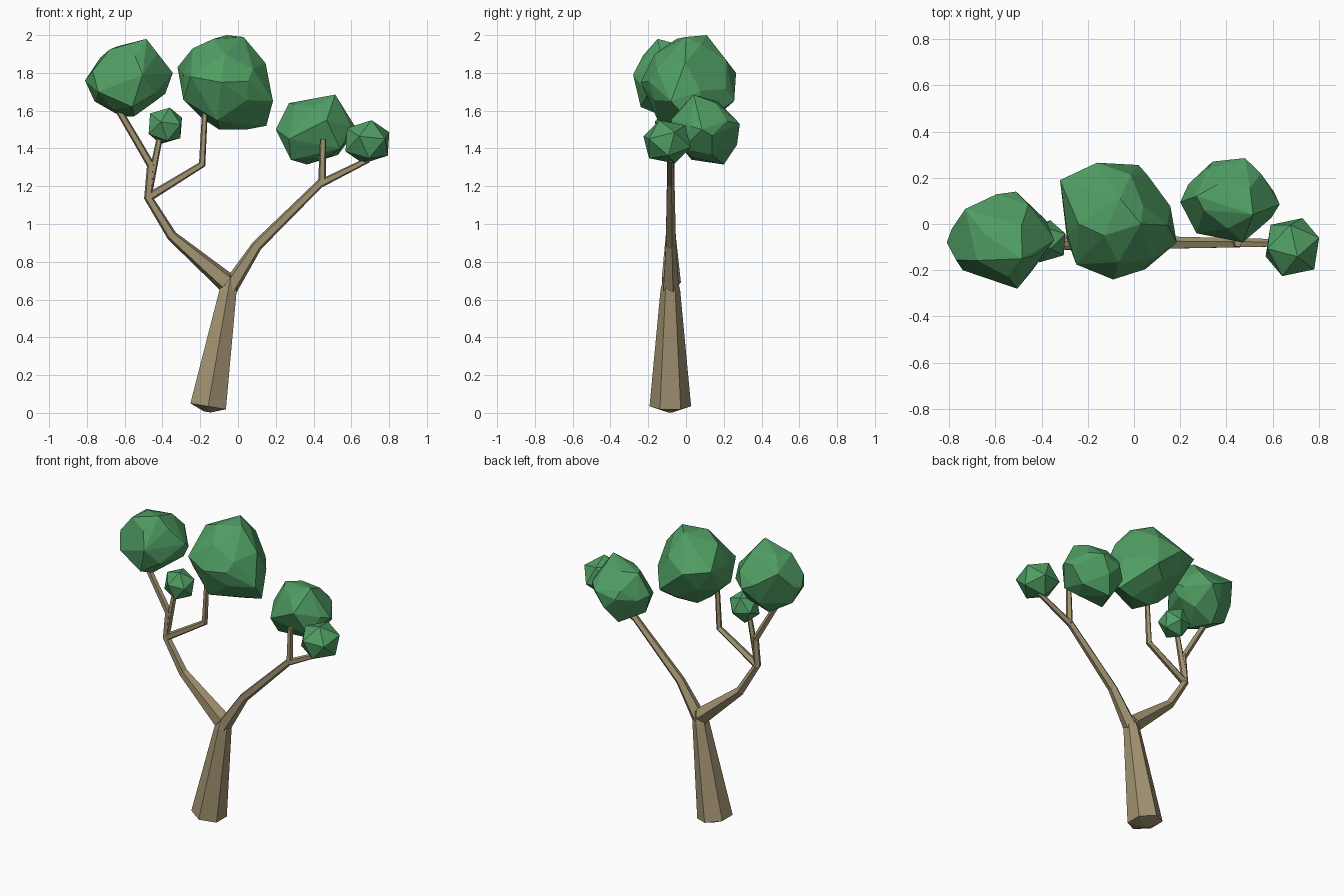
import bpy, bmesh, math
from mathutils import Vector, Matrix

if "Cube" in bpy.data.objects:
    bpy.data.objects.remove(bpy.data.objects["Cube"], do_unlink=True)


def make_material(name, colour):
    mat = bpy.data.materials.new(name)
    mat.use_nodes = True
    mat.diffuse_color = (*colour, 1)
    mat.node_tree.nodes["Principled BSDF"].inputs["Base Color"].default_value = (*colour, 1)
    return mat


bark = make_material("bark brown", (0.36, 0.29, 0.165))
leaf = make_material("leaf green", (0.08, 0.34, 0.125))
LIMB_Y = -0.083  # every limb lies in one upright plane


def finish(name, bm, mat):
    bmesh.ops.recalc_face_normals(bm, faces=bm.faces)
    mesh = bpy.data.meshes.new(name)
    bm.to_mesh(mesh)
    bm.free()
    mesh.materials.append(mat)
    obj = bpy.data.objects.new(name, mesh)
    bpy.context.collection.objects.link(obj)


def limb(name, path, sides=5):
    """Tapered faceted tube through (x, z, radius) stations."""
    bm = bmesh.new()
    points = [Vector((x, LIMB_Y, z)) for x, z, _ in path]
    steps = [(b - a).normalized() for a, b in zip(points, points[1:])]
    depth = Vector((0, 1, 0))
    rings = []
    for i, centre in enumerate(points):
        before, after = steps[max(i - 1, 0)], steps[min(i, len(steps) - 1)]
        side = depth.cross((before + after).normalized())
        ring = []
        for k in range(sides):
            a = math.tau * k / sides
            ring.append(bm.verts.new(centre + path[i][2] * (depth * math.cos(a) + side * math.sin(a))))
        rings.append(ring)
    for low, high in zip(rings, rings[1:]):
        for k in range(sides):
            n = (k + 1) % sides
            bm.faces.new((low[k], low[n], high[n], high[k]))
    bm.faces.new(rings[0])
    bm.faces.new(rings[-1])
    finish(name, bm, bark)


def foliage(name, centre, radii, turn, corners=()):
    """Faceted clump: a rounded core wrapped together with its outer corners."""
    core = bmesh.new()
    bmesh.ops.create_icosphere(core, subdivisions=1, radius=1)
    if corners:
        # pentagon-faced core for the large clumps
        directions = [f.calc_center_median().normalized() for f in core.faces]
    else:
        directions = [v.co.normalized() for v in core.verts]
    core.free()
    spin = Matrix.Rotation(turn, 3, "Z") @ Matrix.Rotation(turn * 0.7, 3, "X")
    points = [Vector(c) for c in corners]
    for d in directions:
        p = Vector(centre) + Vector([a * r for a, r in zip(spin @ d, radii)])
        # corners replace any core point close to them
        if all((p - Vector(c)).length > 0.06 for c in corners):
            points.append(p)
    bm = bmesh.new()
    for p in points:
        bm.verts.new(p)
    bmesh.ops.convex_hull(bm, input=bm.verts)
    loose = [v for v in bm.verts if not v.link_faces]
    bmesh.ops.delete(bm, geom=loose, context="VERTS")
    bmesh.ops.dissolve_limit(bm, angle_limit=math.radians(7), verts=bm.verts, edges=bm.edges)
    finish(name, bm, leaf)


# Trunk with a blunt pointed foot, and the two main boughs
limb("trunk", [(-0.163, 0.005, 0.02), (-0.158, 0.035, 0.11), (-0.052, 0.65, 0.052),
               (-0.038, 0.725, 0.034)], sides=6)
limb("right_bough", [(-0.06, 0.69, 0.056), (-0.35, 0.937, 0.029), (-0.475, 1.14, 0.024),
                     (-0.46, 1.33, 0.021)])
limb("left_bough", [(-0.045, 0.66, 0.046), (0.1, 0.885, 0.03), (0.45, 1.23, 0.022)])

# Thinner branches holding the clumps
limb("right_outer_branch", [(-0.46, 1.31, 0.022), (-0.63, 1.6, 0.019)])
limb("right_small_branch", [(-0.475, 1.16, 0.022), (-0.41, 1.48, 0.016)])
limb("middle_branch", [(-0.475, 1.14, 0.024), (-0.19, 1.315, 0.02), (-0.175, 1.6, 0.016)])
limb("left_upright_branch", [(0.445, 1.21, 0.022), (0.45, 1.45, 0.017)])
limb("left_outer_branch", [(0.44, 1.215, 0.022), (0.69, 1.34, 0.016)])

# Large foliage clumps
foliage("right_foliage", (-0.575, -0.07, 1.775), (0.22, 0.2, 0.195), 0.4, [
    (-0.81, -0.08, 1.76), (-0.73, 0.065, 1.88), (-0.64, -0.05, 1.94), (-0.485, -0.15, 1.98),
    (-0.345, -0.07, 1.8), (-0.385, -0.03, 1.69), (-0.62, 0, 1.57), (-0.55, -0.12, 1.57),
    (-0.51, 0.14, 1.75), (-0.505, -0.28, 1.79), (-0.74, -0.2, 1.7), (-0.76, -0.05, 1.65),
    (-0.56, -0.24, 1.62)])
foliage("middle_foliage", (-0.065, 0.015, 1.75), (0.235, 0.235, 0.235), 0.9, [
    (-0.32, 0.19, 1.83), (-0.24, 0, 1.93), (-0.13, -0.05, 1.98), (-0.06, 0.11, 2),
    (0.03, 0, 1.99), (0.185, -0.08, 1.65), (0.15, 0.04, 1.52), (0.045, 0.03, 1.5),
    (-0.1, 0.02, 1.5), (-0.19, 0, 1.56), (-0.29, -0.065, 1.66), (-0.16, 0.265, 1.8),
    (0.02, 0.255, 1.65), (-0.09, -0.24, 1.75), (0.05, -0.195, 1.755), (-0.25, -0.175, 1.78),
    (-0.11, -0.15, 1.55)])
foliage("left_foliage", (0.415, 0.1, 1.5), (0.2, 0.17, 0.17), 0.2, [
    (0.2, 0.095, 1.5), (0.27, 0.12, 1.64), (0.515, 0.04, 1.685), (0.63, 0.085, 1.5),
    (0.365, 0.2, 1.315), (0.28, 0.03, 1.34), (0.34, 0.27, 1.5), (0.48, 0.285, 1.53),
    (0.47, -0.08, 1.55), (0.27, -0.04, 1.45), (0.54, -0.02, 1.4), (0.42, 0.27, 1.42)])

# Small foliage clumps
foliage("right_small_foliage", (-0.385, -0.075, 1.52), (0.105, 0.095, 0.105), 0.6)
foliage("left_small_foliage", (0.685, -0.1, 1.435), (0.135, 0.137, 0.122), 0.5)
